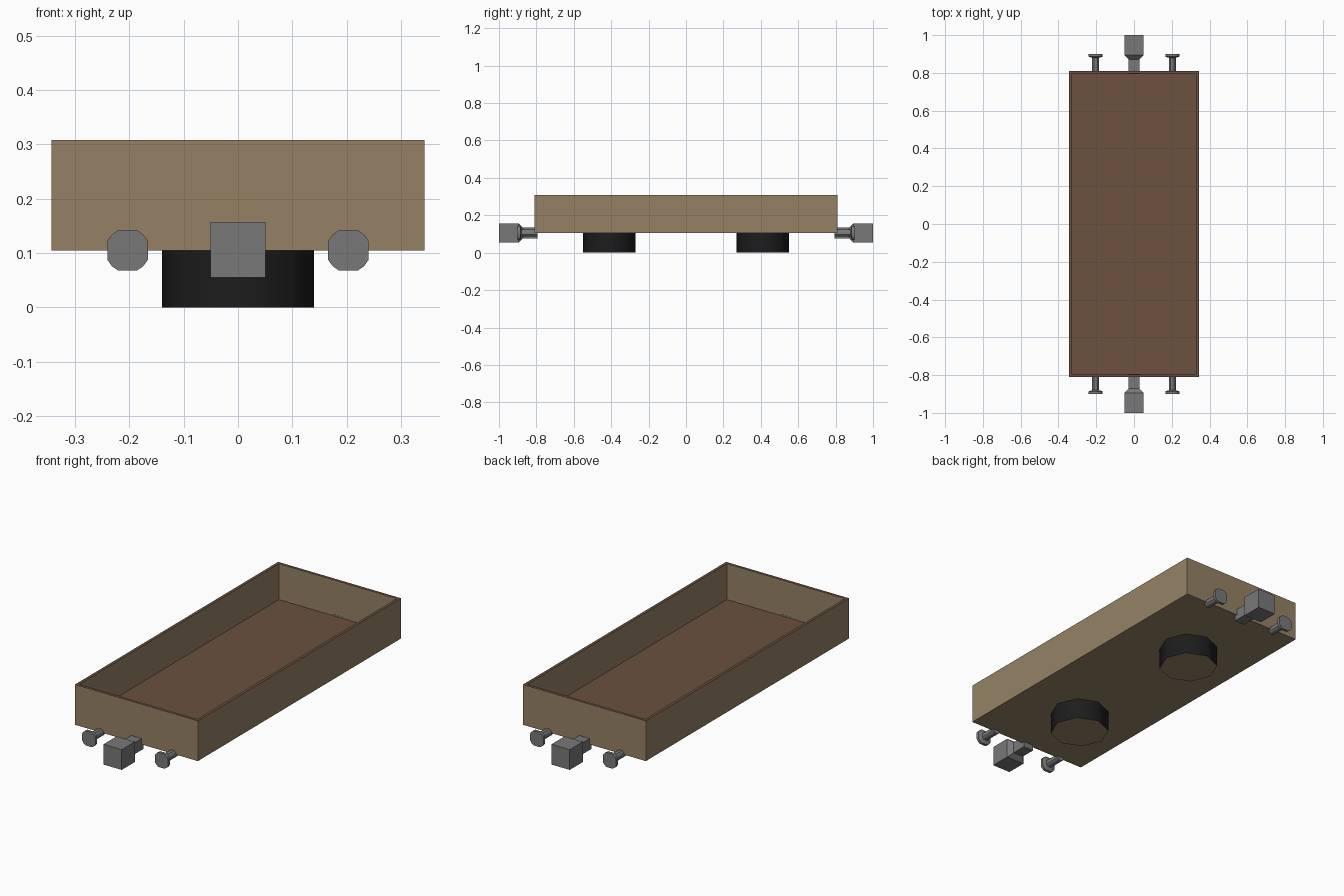
import bpy, bmesh, math

if "Cube" in bpy.data.objects:
    bpy.data.objects.remove(bpy.data.objects["Cube"])


def material(name, rgb):
    m = bpy.data.materials.new(name)
    m.diffuse_color = (*rgb, 1)
    m.use_nodes = True
    m.node_tree.nodes["Principled BSDF"].inputs["Base Color"].default_value = m.diffuse_color
    return m


TAN = material("tan_boards", (0.30, 0.222, 0.132))
BROWN = material("brown_floor", (0.147, 0.082, 0.051))
GREY = material("grey_metal", (0.19, 0.19, 0.19))
BLACK = material("black_wheels", (0.012, 0.012, 0.012))


def finish(bm, name, mats):
    bmesh.ops.recalc_face_normals(bm, faces=bm.faces)
    mesh = bpy.data.meshes.new(name)
    bm.to_mesh(mesh)
    bm.free()
    for m in mats:
        mesh.materials.append(m)
    ob = bpy.data.objects.new(name, mesh)
    bpy.context.collection.objects.link(ob)
    return ob


def smooth(ob, angle):
    bpy.ops.object.select_all(action='DESELECT')
    ob.select_set(True)
    bpy.context.view_layer.objects.active = ob
    bpy.ops.object.shade_smooth_by_angle(angle=math.radians(angle))


def loft_y(name, section, profile, x, z, side):
    """Sweep a cross-section along y; profile holds (distance, scale)."""
    bm = bmesh.new()
    rings = [[bm.verts.new((x + u * s, side * d, z + v * s)) for u, v in section]
             for d, s in profile]
    n = len(section)
    for a, b in zip(rings, rings[1:]):
        for i in range(n):
            j = (i + 1) % n
            bm.faces.new((a[i], a[j], b[j], b[i]))
    bm.faces.new(rings[0])
    bm.faces.new(rings[-1])
    return finish(bm, name, [GREY])


# Open wagon box: inset the top for the rim, then sink the floor
bm = bmesh.new()
bmesh.ops.create_cube(bm, size=1)
for v in bm.verts:
    v.co = (v.co.x * 0.686, v.co.y * 1.62, 0.2065 + v.co.z * 0.203)
top = max(bm.faces, key=lambda f: f.calc_center_median().z)
bmesh.ops.inset_region(bm, faces=[top], thickness=0.02)
floor = bmesh.ops.extrude_discrete_faces(bm, faces=[top])["faces"][0]
for v in floor.verts:
    v.co.z = 0.127
for f in bm.faces:
    f.normal_update()
    # rim and floor are brown, walls and underside tan
    f.material_index = 1 if f.normal.z > 0.5 else 0
finish(bm, "wagon_box", [TAN, BROWN])

square = [(-1, -1), (1, -1), (1, 1), (-1, 1)]
rounded = [(math.cos(math.radians(q + a)), math.sin(math.radians(q + a)))
           for q in (0, 90, 180, 270) for a in (25, 45, 65)]

for side, end in ((-1, "front"), (1, "back")):
    # Octagonal wheel drum with a tan bottom cap
    bm = bmesh.new()
    bmesh.ops.create_cone(bm, cap_ends=True, segments=8, radius1=0.14,
                          radius2=0.14, depth=0.105)
    for v in bm.verts:
        v.co.y += side * 0.41
        v.co.z += 0.0525
    for f in bm.faces:
        f.material_index = 1 if f.calc_center_median().z < 0.01 else 0
    smooth(finish(bm, end + "_wheel_drum", [BLACK, TAN]), 60)

    # Coupler block tapering into its shank
    loft_y(end + "_coupler", square,
           [(1.0, 0.051), (0.895, 0.051), (0.872, 0.029), (0.795, 0.029)],
           0, 0.106, side)

    # Pair of buffers
    for sx, hand in ((-1, "left"), (1, "right")):
        ob = loft_y(f"{end}_{hand}_buffer", rounded,
                    [(0.9, 0.041), (0.886, 0.041), (0.88, 0.02), (0.795, 0.02)],
                    sx * 0.203, 0.105, side)
        smooth(ob, 35)
